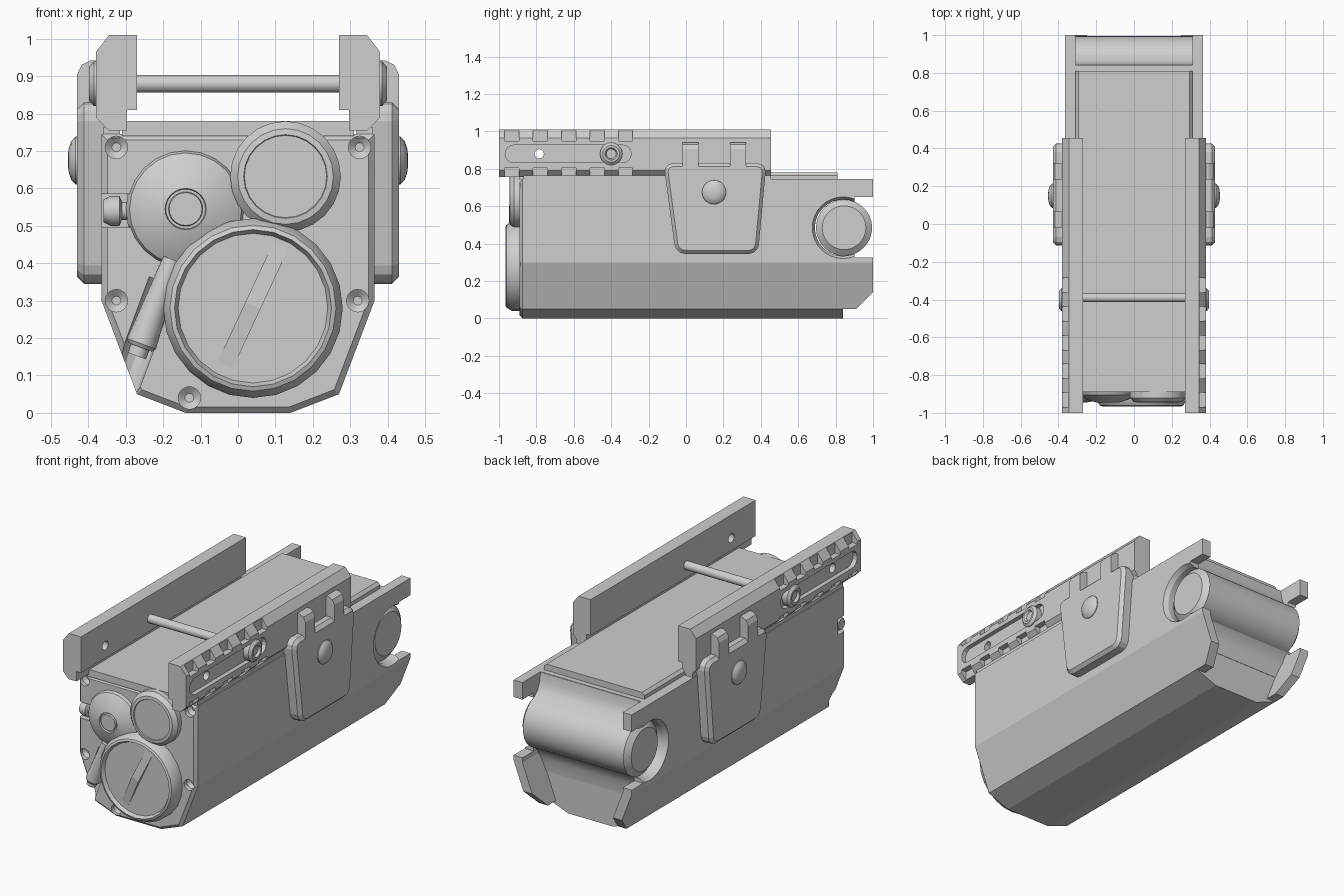
import bpy, bmesh, math
from mathutils import Vector

old = bpy.data.objects.get("Cube")
if old:
    bpy.data.objects.remove(old, do_unlink=True)

TONE = (0.62, 0.62, 0.62, 1)
GREY = bpy.data.materials.new("plain grey")
GREY.use_nodes = True
GREY.diffuse_color = TONE
GREY.node_tree.nodes["Principled BSDF"].inputs["Base Color"].default_value = TONE


def finish(name, bm):
    bmesh.ops.recalc_face_normals(bm, faces=bm.faces)
    mesh = bpy.data.meshes.new(name)
    bm.to_mesh(mesh)
    bm.free()
    mesh.materials.append(GREY)
    obj = bpy.data.objects.new(name, mesh)
    bpy.context.collection.objects.link(obj)
    return obj


def prism(name, pts, axis, a, b):
    """Extrude a profile along x (points are y,z) or y (points are x,z)."""
    bm = bmesh.new()
    place = (lambda p, t: (t, p[0], p[1])) if axis == "x" else (lambda p, t: (p[0], t, p[1]))
    rings = [[bm.verts.new(place(p, t)) for p in pts] for t in (a, b)]
    n = len(pts)
    for ring in rings:
        bm.faces.new(ring)
    for i in range(n):
        j = (i + 1) % n
        bm.faces.new((rings[0][i], rings[0][j], rings[1][j], rings[1][i]))
    return finish(name, bm)


def box(name, x, y, z):
    return prism(name, [(y[0], z[0]), (y[1], z[0]), (y[1], z[1]), (y[0], z[1])], "x", *x)


def lathe(name, loc, axis, profile, n=24):
    """Closed turned solid: profile is (radius, distance along the axis)."""
    bm = bmesh.new()
    turn = Vector((0, 0, 1)).rotation_difference(Vector(axis).normalized())
    rings = []
    for r, h in profile:
        angles = [2 * math.pi * i / n for i in range(n)]
        rings.append([bm.verts.new(Vector(loc) + turn @ Vector((r * math.cos(a), r * math.sin(a), h)))
                      for a in angles])
    for lo, hi in zip(rings, rings[1:]):
        for i in range(n):
            j = (i + 1) % n
            bm.faces.new((lo[i], lo[j], hi[j], hi[i]))
    bm.faces.new(rings[0])
    bm.faces.new(rings[-1])
    return finish(name, bm)


def apply(obj, mod):
    bpy.context.view_layer.objects.active = obj
    bpy.ops.object.modifier_apply(modifier=mod.name)


def cut(obj, *cutters):
    for c in cutters:
        mod = obj.modifiers.new("cut", "BOOLEAN")
        mod.operation, mod.solver, mod.object = "DIFFERENCE", "EXACT", c
        apply(obj, mod)
        bpy.data.objects.remove(c, do_unlink=True)


def mirror(obj):
    apply(obj, obj.modifiers.new("mirror", "MIRROR"))


def smooth(obj, degrees=35):
    bpy.ops.object.select_all(action="DESELECT")
    obj.select_set(True)
    bpy.context.view_layer.objects.active = obj
    bpy.ops.object.shade_smooth_by_angle(angle=math.radians(degrees))


def both(half):
    return half + [(-x, z) for x, z in reversed(half)]


FRONT = (0, -1, 0)
FACE = -0.89

# Body: tapered hull with chamfered front, open rear bay between two cheeks
body = prism("body", both([(0.14, 0), (0.27, 0.05), (0.365, 0.3), (0.365, 0.745)]), "y", FACE, 1.0)
bm = bmesh.new()
bm.from_mesh(body.data)
rim = [e for e in bm.edges if all(v.co.y < FACE + 0.01 for v in e.verts)]
bmesh.ops.bevel(bm, geom=rim, offset=0.016, segments=1, affect="EDGES")
bm.to_mesh(body.data)
bm.free()
cut(body,
    prism("bay", both([(0.215, -0.1), (0.215, 0.05), (0.31, 0.3), (0.31, 1)]), "y", 0.84, 1.2),
    lathe("roller_socket", (-0.4, 0.84, 0.485), (1, 0, 0),
          [(0.165, 0), (0.165, 0.035), (0.151, 0.06), (0.151, 0.74), (0.165, 0.765), (0.165, 0.8)], 32),
    box("rear_notch", (-0.5, 0.5), (0.9, 1.2), (0.325, 0.65)),
    prism("rear_chamfer", [(0.84, -0.1), (0.84, 0.05), (0.91, 0.05), (1.0, 0.14), (1.2, 0.34), (1.2, -0.1)],
          "x", -0.5, 0.5))

# Bolt sockets, lever groove and side screw pocket on the front face
for x, z in [(-0.325, 0.71), (0.325, 0.71), (-0.325, 0.3), (0.32, 0.3), (-0.13, 0.04)]:
    cut(body, lathe("bolt_socket", (x, FACE + 0.04, z), FRONT, [(0.012, 0), (0.03, 0.015), (0.03, 0.1)], 16))
cut(body, lathe("lever_groove", (-0.2, FACE, 0.35), (-0.37, 0, -1), [(0.04, 0), (0.04, 0.5)], 12),
    box("screw_pocket", (-0.5, -0.29), (-1, FACE + 0.07), (0.495, 0.585)))
smooth(body, 18)

prism("top_plate", both([(0.31, 0.74), (0.31, 0.765), (0.295, 0.78)]), "y", FACE, 0.81)

# Rear roller with bevelled ends, and the curved web that carries it
smooth(lathe("rear_roller", (-0.335, 0.845, 0.485), (1, 0, 0),
             [(0.117, 0), (0.15, 0.025), (0.15, 0.645), (0.117, 0.67)], 32))
smooth(prism("roller_web", [(0.8, 0.743), (0.842, 0.743), (0.848, 0.695), (0.866, 0.653), (0.9, 0.62),
                            (0.9, 0.35), (0.866, 0.317), (0.848, 0.27), (0.842, 0.2), (0.8, 0.2)],
             "x", -0.309, 0.309))

# Front dial with recessed face and a grip ridge
smooth(lathe("large_dial", (0.04, FACE + 0.01, 0.28), FRONT,
             [(0.24, 0), (0.24, 0.05), (0.222, 0.08), (0.21, 0.085), (0.2, 0.065)], 24))
ridge = prism("dial_ridge", [(-0.185, 0), (0, 0.02), (0.185, 0)], "x", -0.022, 0.022)
ridge.rotation_euler = (math.radians(90), math.radians(25), 0)
ridge.location = (0.04, FACE - 0.054, 0.287)

# Round cap with a stepped rim, and the domed selector with its centre button
smooth(lathe("round_cap", (0.127, FACE + 0.01, 0.632), FRONT,
             [(0.148, 0), (0.148, 0.04), (0.128, 0.062), (0.112, 0.064), (0.11, 0.058)], 24))
smooth(lathe("selector_dome", (-0.14, FACE + 0.01, 0.545), FRONT,
             [(0.16, 0), (0.15, 0.025), (0.11, 0.05), (0.055, 0.066), (0.053, 0.055),
              (0.046, 0.055), (0.044, 0.066)], 24))

# Lever hanging from the selector, with its tip, and the sunken side screw
smooth(lathe("lever", (-0.175, FACE - 0.015, 0.41), (-0.37, 0, -1),
             [(0.026, 0), (0.041, 0.24), (0.034, 0.25), (0.026, 0.25), (0.026, 0.275)], 16))
smooth(lathe("side_screw", (-0.285, FACE + 0.032, 0.54), (-1, 0, 0),
             [(0.024, 0), (0.024, 0.025), (0.04, 0.032), (0.04, 0.055), (0.03, 0.075)], 16))

# Rails: chamfered bars with teeth, long slot and a through hole
rail = prism("rails", [(0.27, 0.81), (0.27, 1.01), (0.345, 1.01), (0.38, 0.965), (0.38, 0.79),
                       (0.345, 0.755), (0.297, 0.755), (0.297, 0.81)], "y", -1.0, 0.455)
for i in range(5):
    y = -0.97 + 0.152 * i
    for z in [(0.95, 1.1), (0.7, 0.805)]:
        cut(rail, box("tooth_gap", (0.347, 0.5), (y, y + 0.077), z))
slot = [(yc + 0.047 * math.cos(a), 0.88 + 0.047 * math.sin(a))
        for yc, start in [(-0.34, -90), (-0.92, 90)]
        for a in [math.radians(start + 22.5 * k) for k in range(9)]]
cut(rail, prism("slot", slot, "x", 0.355, 0.5),
    lathe("pin_hole", (0.2, -0.785, 0.88), (1, 0, 0), [(0.025, 0), (0.025, 0.3)], 16))
mirror(rail)
mirror(box("rail_feet", (0.315, 0.36), (FACE + 0.02, 0.455), (0.735, 0.765)))

# Cross bar and its end bolts
smooth(lathe("cross_bar", (-0.37, -0.39, 0.88), (1, 0, 0), [(0.024, 0), (0.024, 0.74)], 16))
bolt = lathe("bar_bolts", (0.34, -0.4, 0.88), (1, 0, 0),
             [(0.06, 0), (0.06, 0.045), (0.045, 0.058), (0.033, 0.058), (0.026, 0.045)], 20)
mirror(bolt)
smooth(bolt)

# Side clips: tapered plates with rounded corners, two hooks and a domed button
clip = prism("side_clips", [(-0.055, 0.345), (0.385, 0.345), (0.43, 0.83), (-0.12, 0.83)], "x", 0.35, 0.43)
bm = bmesh.new()
bm.from_mesh(clip.data)
corners = [e for e in bm.edges if abs(e.verts[0].co.x - e.verts[1].co.x) > 0.05]
bmesh.ops.bevel(bm, geom=corners, offset=0.05, segments=3, profile=0.5, affect="EDGES")
outer = [e for e in bm.edges if all(v.co.x > 0.429 for v in e.verts)]
bmesh.ops.bevel(bm, geom=outer, offset=0.018, segments=1, affect="EDGES")
bm.to_mesh(clip.data)
bm.free()
mirror(clip)
for name, y in [("front_hooks", -0.02), ("rear_hooks", 0.235)]:
    hook = prism(name, [(0.37, 0.8), (0.43, 0.8), (0.43, 0.905), (0.418, 0.93), (0.395, 0.942), (0.37, 0.942)],
                 "y", y, y + 0.087)
    mirror(hook)
button = lathe("clip_buttons", (0.42, 0.15, 0.675), (1, 0, 0),
               [(0.066, 0), (0.064, 0.014), (0.052, 0.026), (0.03, 0.033), (0.01, 0.035)], 20)
mirror(button)
smooth(button)
